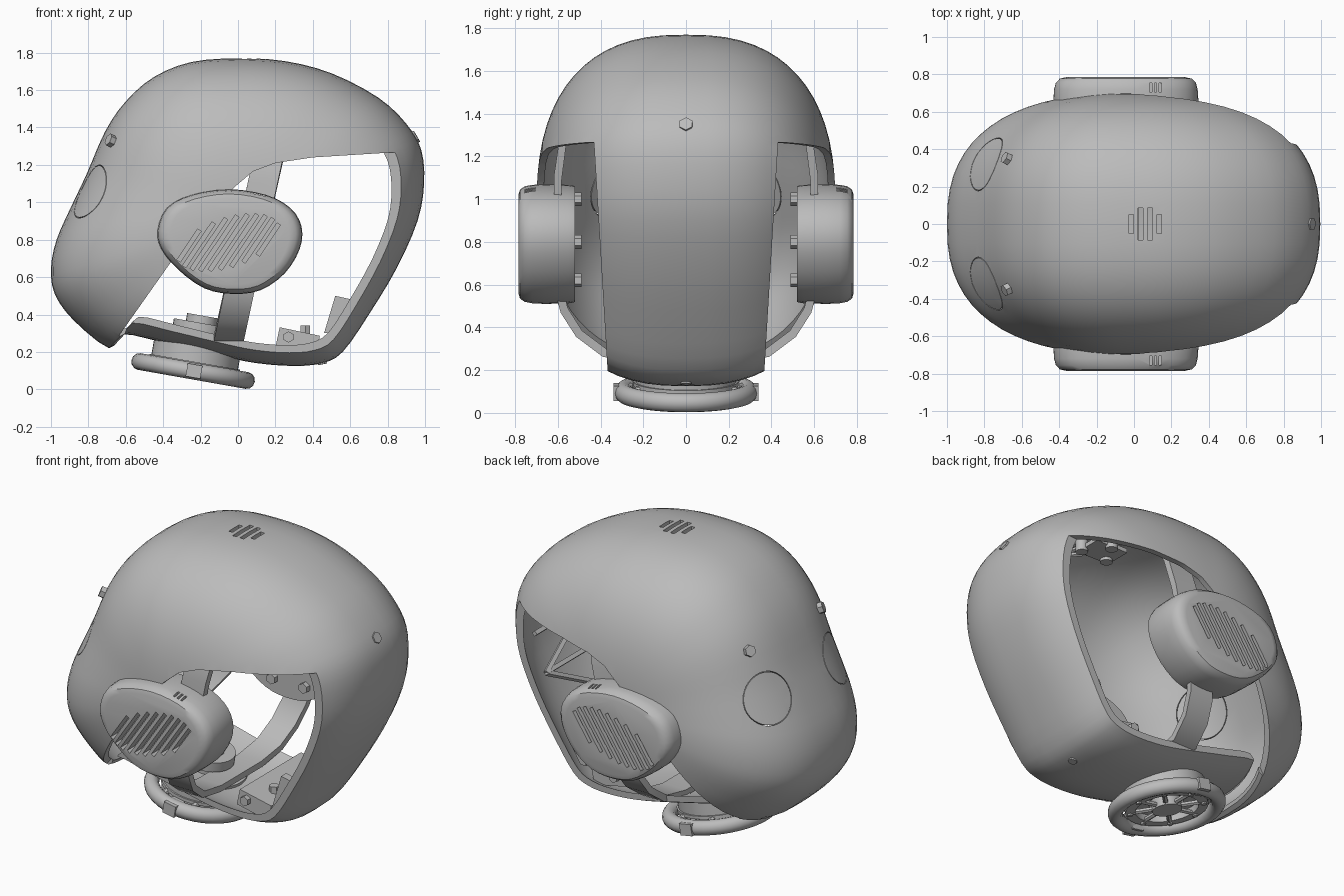
import bpy, bmesh, math
from mathutils import Vector, Matrix

cube = bpy.data.objects.get("Cube")
if cube:
    bpy.data.objects.remove(cube)

GREY = (0.5, 0.5, 0.5, 1)
mat = bpy.data.materials.new("plain grey")
mat.use_nodes = True
mat.diffuse_color = GREY
mat.node_tree.nodes["Principled BSDF"].inputs["Base Color"].default_value = GREY


def finish(bm, name, angle=35):
    bmesh.ops.recalc_face_normals(bm, faces=bm.faces)
    me = bpy.data.meshes.new(name)
    bm.to_mesh(me)
    bm.free()
    me.materials.append(mat)
    me.shade_smooth()
    me.set_sharp_from_angle(angle=math.radians(angle))
    ob = bpy.data.objects.new(name, me)
    bpy.context.collection.objects.link(ob)
    return ob


def loft(name, rings, closed=False):
    bm = bmesh.new()
    vs = [[bm.verts.new(p) for p in r] for r in rings]
    n = len(vs[0])
    pairs = list(zip(vs, vs[1:])) + ([(vs[-1], vs[0])] if closed else [])
    for a, b in pairs:
        for i in range(n):
            bm.faces.new((a[i], a[(i + 1) % n], b[(i + 1) % n], b[i]))
    if not closed:
        bm.faces.new(vs[0])
        bm.faces.new(vs[-1])
    return finish(bm, name)


def rod(name, p, q, r, n=16):
    p, q = Vector(p), Vector(q)
    d = q - p
    bm = bmesh.new()
    m = Matrix.Translation((p + q) / 2) @ d.to_track_quat('Z', 'Y').to_matrix().to_4x4()
    bmesh.ops.create_cone(bm, cap_ends=True, segments=n, radius1=r, radius2=r, depth=d.length, matrix=m)
    return finish(bm, name)


def boxes(name, items):
    """Each item: centre, size, turn about y."""
    bm = bmesh.new()
    for loc, size, turn in items:
        m = Matrix.Translation(loc) @ Matrix.Rotation(turn, 4, 'Y') @ Matrix.Diagonal((*size, 1))
        bmesh.ops.create_cube(bm, size=1, matrix=m)
    return finish(bm, name)


def lathe(name, prof, matrix, n=40):
    """Closed (radius, height) section turned round z."""
    rings = [[matrix @ Vector((r * math.cos(a), r * math.sin(a), h)) for r, h in prof]
             for a in (2 * math.pi * i / n for i in range(n))]
    return loft(name, rings, closed=True)


def cut(ob, cutter):
    mod = ob.modifiers.new("cut", 'BOOLEAN')
    mod.operation, mod.solver, mod.object = 'DIFFERENCE', 'EXACT', cutter
    dg = bpy.context.evaluated_depsgraph_get()
    me = bpy.data.meshes.new_from_object(ob.evaluated_get(dg))
    ob.modifiers.clear()
    ob.data = me
    me.shade_smooth()
    me.set_sharp_from_angle(angle=math.radians(35))
    bpy.data.objects.remove(cutter)


def smooth_loop(pts, k=3):
    out, n = [], len(pts)
    for i in range(n):
        a, b, c, d = (Vector(pts[(i + j) % n]) for j in (-1, 0, 1, 2))
        for t in (j / k for j in range(k)):
            out.append(0.5 * (2 * b + (c - a) * t + (2 * a - 5 * b + 4 * c - d) * t * t
                              + (3 * b - a - 3 * c + d) * t ** 3))
    return out


# Head shell: side outline shrunk towards both cheeks
outline = smooth_loop([(-.69, .22), (-.62, .295), (-.4, .25), (-.1, .18), (.1, .14), (.3, .125), (.45, .14),
                       (.56, .2), (.7, .4), (.85, .65), (.96, .9), (.995, 1.1), (.98, 1.28), (.9, 1.42),
                       (.75, 1.56), (.5, 1.69), (.25, 1.755), (0, 1.77), (-.25, 1.75), (-.45, 1.67),
                       (-.6, 1.54), (-.71, 1.38), (-.81, 1.15), (-.9, .96), (-.97, .8), (-1, .65),
                       (-.98, .51), (-.88, .37)])
mid = Vector((0, .95))


def dome(name, size, width):
    rings = []
    for i in range(33):
        f = math.radians(-88 + 176 * i / 32)
        s = size * math.cos(f) ** .8
        y = math.copysign(width * abs(math.sin(f)) ** .8, f)
        rings.append([(q.x, y, q.y) for q in (mid + (p - mid) * s for p in outline)])
    return loft(name, rings)


shell = dome("head_shell", 1, .7)


def on_shell(x, y, z):
    _, p, n, _ = shell.closest_point_on_mesh(Vector((x, y, z)))
    return p.copy(), n.copy()


ports = [on_shell(-.8, s * .33, 1.06) for s in (1, -1)]
back_bolts = [on_shell(-.68, s * .35, 1.33) for s in (1, -1)]
brow, chin = on_shell(.95, 0, 1.35), on_shell(.45, 0, .14)
cut(shell, dome("hollow_cutter", .96, .667))

# Side openings, leaving a narrowing chin strip
opening = [(-.75, .14), (-.62, .31), (-.38, .65), (-.2, .9), (-.02, 1.08), (.08, 1.165), (.2, 1.21),
           (.4, 1.24), (.8, 1.265), (1.2, 1.28), (1.2, -.1), (-.75, -.1)]
for s in (1, -1):
    cut(shell, loft("opening_cutter", [[(x, s * (.355 + .06 * z), z) for x, z in opening],
                                       [(x, s * 1.1, z) for x, z in opening]]))

# Crown vent and round port seams
cut(shell, boxes("vent_cutter", [((.06 + dx, 0, 1.75), (.026, w, .2), 0)
                                 for dx, w in ((-.075, .1), (-.025, .17), (.025, .17), (.075, .1))]))
for p, n in ports:
    m = Matrix.Translation(p) @ n.to_track_quat('Z', 'Y').to_matrix().to_4x4()
    cut(shell, lathe("port_cutter", [(.15, -.09), (.154, -.09), (.154, .09), (.15, .09)], m))
for p, n in back_bolts:
    rod("back_bolt", p - n * .03, p + n * .03, .034, 6)
rod("brow_bolt", brow[0] - brow[1] * .05, brow[0] + brow[1] * .008, .034, 6)
rod("chin_bolt", chin[0] - chin[1] * .03, chin[0] + chin[1] * .006, .025)

# Ear pods with slanted grilles
egg = smooth_loop([(-.43, .85), (-.38, .97), (-.25, 1.04), (-.05, 1.07), (.15, 1.04), (.28, .97), (.34, .87),
                   (.33, .75), (.25, .62), (.12, .53), (-.03, .51), (-.18, .54), (-.32, .64), (-.41, .75)])
core = Vector((-.05, .79))
ear = loft("ear_pod", [[(q.x, -y, q.y) for q in (core + (p - core) * s for p in egg)]
                       for y, s in ((.52, .97), (.55, .99), (.66, 1), (.72, .99), (.755, .965),
                                    (.777, .91), (.785, .82))])
slots = []
for i in range(-4, 5):
    h = .36 * math.sqrt(1 - (i / 4.8) ** 2)
    slots.append(((-.05 + i * .053, -.785, .785 + i * .004), (.022, .14, h), math.radians(34)))
slots += [((x, -.73, 1.05), (.012, .05, .1), 0) for x in (.09, .115, .14)]
cut(ear, boxes("grille_cutter", slots))
other = ear.copy()
other.data = ear.data.copy()
other.data.transform(Matrix.Diagonal((1, -1, 1, 1)))
other.data.flip_normals()
bpy.context.collection.objects.link(other)
for s in (1, -1):
    for x, z in ((-.2, .8), (.1, 1.0), (.1, .62), (.2, .8), (-.1, 1.0), (-.12, .62)):
        rod("ear_bolt", (x, s * .49, z), (x, s * .54, z), .032, 6)

# Inner hoop carrying the ears
half = [(.5, 1.4), (.575, 1.28), (.6, 1.1), (.6, .6), (.57, .48), (.5, .37), (.38, .28), (.2, .245)]
arc = half + [(-y, z) for y, z in reversed(half)]
hoop = []
for y, z in arc:
    x = -.05 + (z - .27) * .22
    v = (Vector((y, z)) - Vector((0, .85))).normalized() * .02
    hoop.append([(x + w, y + k * v.x, z + k * v.y) for w, k in ((-.08, -1), (.08, -1), (.08, 1), (-.08, 1))])
loft("inner_hoop", hoop)

# Floor block, chin gussets and their bolts
boxes("floor_block", [((.32, 0, .26), (.22, .6, .1), math.radians(12))])
for s in (1, -1):
    tri = [(.46, .3), (.52, .5), (.61, .48), (.5, .3)]
    loft("chin_gusset", [[(x, s * y, z) for x, z in tri] for y in (.27, .32)])
    rod("floor_bolt", (.27, s * .29, .28), (.27, s * .33, .28), .03, 6)
    rod("floor_bolt", (.36, s * .16, .29), (.36, s * .16, .34), .03, 6)

# Bracing inside the face strip
ribs = [(.52, .33), (.66, .53), (.79, .76), (.87, .98), (.89, 1.18)]
for i, (a, b) in enumerate(zip(ribs, ribs[1:])):
    s = 1 if i % 2 else -1
    rod("face_brace", (a[0], -.24 * s, a[1]), (b[0], .24 * s, b[1]), .018, 4)
    rod("face_brace", (b[0], -.24, b[1]), (b[0], .24, b[1]), .018, 4)

# Posts and tie rods under the roof
for s in (1, -1):
    boxes("roof_plate", [((.55, s * .38, 1.3), (.22, .17, .025), 0)])
    for x, y in ((.48, .33), (.66, .33), (.55, .46)):
        rod("roof_post", (x, s * y, 1.27), (x, s * y, 1.38), .035)
        rod("roof_tie", (x, s * y, 1.34), (.62, 0, 1.4), .015, 6)

# Neck: tilted ring, collar, hub and spokes
tilt = Matrix.Translation((-.24, 0, .098)) @ Matrix.Rotation(math.radians(10), 4, 'Y')
tube = [(.292 + .043 * math.cos(a), .045 * math.sin(a)) for a in (math.pi * i / 6 for i in range(12))]
lathe("neck_ring", tube, tilt)
lathe("neck_collar", [(.18, -.01), (.235, -.01), (.235, .15), (.18, .15)], tilt)
lathe("neck_flange", [(.1, .03), (.245, .03), (.245, .05), (.1, .05)], tilt)
rod("neck_hub", tilt @ Vector((0, 0, -.02)), tilt @ Vector((0, 0, .3)), .085, 24)
rod("neck_platform", tilt @ Vector((0, 0, .2)), tilt @ Vector((0, 0, .26)), .15, 32)
for i in range(8):
    d = Vector((math.cos(i * math.pi / 4), math.sin(i * math.pi / 4), 0))
    rod("neck_spoke", tilt @ (d * .07), tilt @ (d * .2), .015, 6)
    rod("neck_bolt", tilt @ (d * .21 - Vector((0, 0, .02))), tilt @ (d * .21), .016, 6)
for s in (1, -1):
    boxes("ring_clamp", [((-.235, s * .295, .098), (.08, .09, .07), math.radians(10))])
    for x in (-.1, .1):
        rod("ring_strut", tilt @ Vector((x, s * .2, .03)), tilt @ Vector((x, s * .28, .01)), .02, 8)
